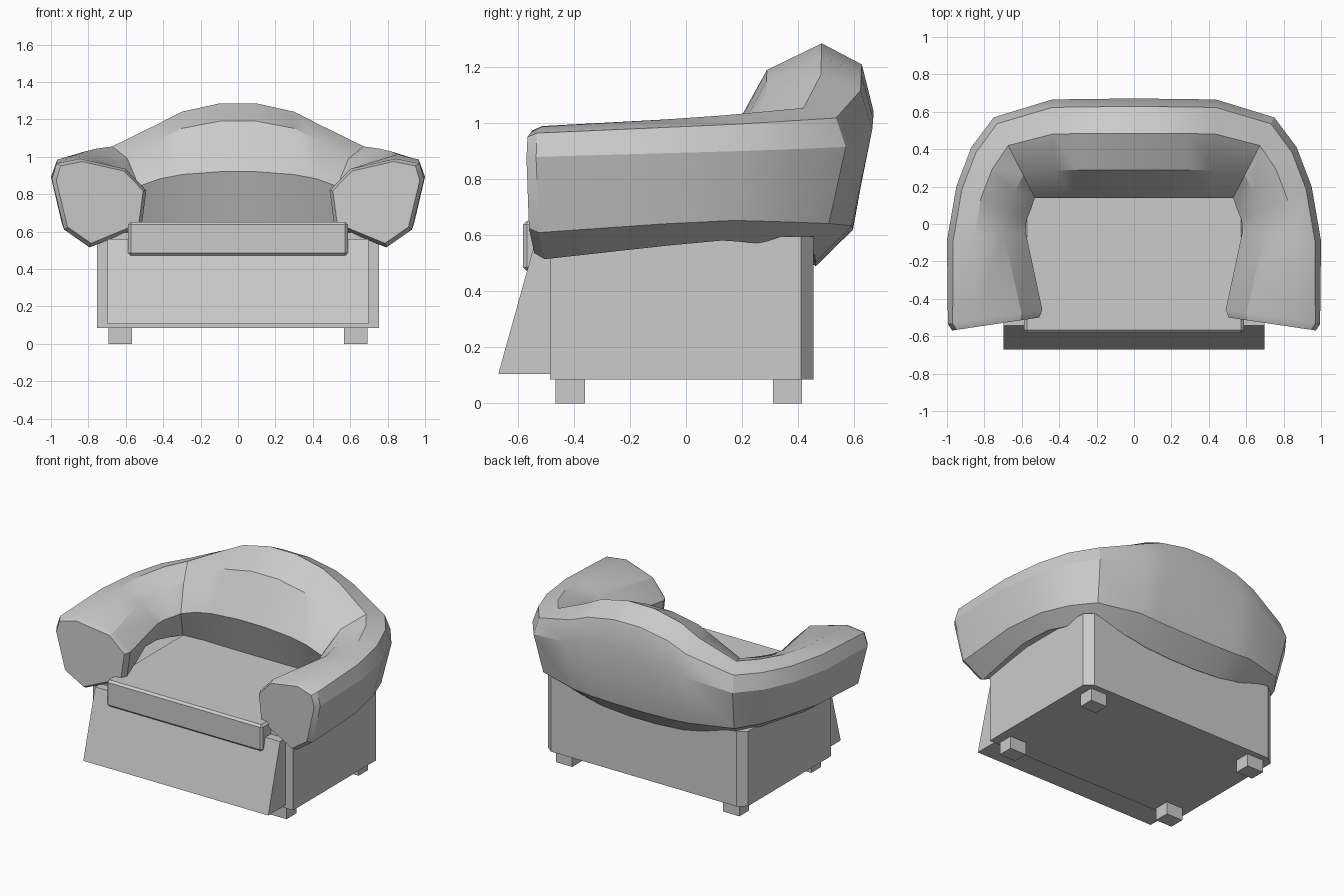
import bpy, bmesh, math
from mathutils import Vector

if "Cube" in bpy.data.objects:
    bpy.data.objects.remove(bpy.data.objects["Cube"])


def finish(name, bm):
    bmesh.ops.recalc_face_normals(bm, faces=bm.faces)
    me = bpy.data.meshes.new(name)
    bm.to_mesh(me)
    bm.free()
    ob = bpy.data.objects.new(name, me)
    bpy.context.collection.objects.link(ob)
    return ob


def loft(name, rings):
    """Skin equal-length closed rings and cap both ends."""
    bm = bmesh.new()
    vs = [[bm.verts.new(p) for p in r] for r in rings]
    n = len(vs[0])
    for a, b in zip(vs, vs[1:]):
        for i in range(n):
            j = (i + 1) % n
            bm.faces.new((a[i], a[j], b[j], b[i]))
    bm.faces.new(vs[0])
    bm.faces.new(vs[-1])
    return finish(name, bm)


def box(name, lo, hi):
    plan = [(lo[0], lo[1]), (hi[0], lo[1]), (hi[0], hi[1]), (lo[0], hi[1])]
    return loft(name, [[(x, y, z) for x, y in plan] for z in (lo[2], hi[2])])


# base with clipped back corners
plan = [(-.755, -.485), (.755, -.485), (.755, .41), (.70, .455), (-.70, .455), (-.755, .41)]
loft("base", [[(x, y, z) for x, y in plan] for z in (.085, .595)])

# sloping front skirt
side = [(-.67, .105), (-.543, .56), (-.47, .56), (-.47, .105)]
loft("front_skirt", [[(x, y, z) for y, z in side] for x in (-.697, .697)])

# feet
for sx, sn in ((-1, "left"), (1, "right")):
    for y, yn in ((-.465, "front"), (.31, "back")):
        x = sx * .63
        box(f"{yn}_{sn}_foot", (x - .062, y, 0), (x + .062, y + .104, .1))

# seat cushion
seat = box("seat", (-.587, -.582, .472), (.587, .3, .652))
bev = seat.modifiers.new("edge", 'BEVEL')
bev.width = .014
bev.segments = 1

# rolled arms and back: section as fraction across, height on arm, height at back centre
ARM_U = [0, .22, .70, .95, 1, .87, .60, .05]
BACK_U = [0, .28, .65, .92, 1, .86, .61, .20]
ARM_Z = [.82, .935, .99, .965, .88, .61, .515, .63]
BACK_Z = [.92, 1.19, 1.285, 1.21, 1.04, .62, .49, .62]
LIFT = [0, 0, 0, 0, 0, .6, 1, .5]
# stations: inner x, y, outer x, y, back-height blend, underside lift
STATIONS = [
    (.49, -.46, .995, -.535, 0, 0),
    (.58, -.04, 1.0, -.09, .08, .05),
    (.575, .02, .95, .20, .13, .07),
    (.55, .08, .87, .41, .18, .06),
    (.53, .14, .75, .57, .22, .05),
    (.42, .14, .44, .665, .62, .03),
    (.30, .14, .30, .668, .85, .01),
    (.10, .14, .10, .67, 1, 0),
]
half = []
for k, (ix, iy, ox, oy, h, lift) in enumerate(STATIONS):
    ring = []
    for i in range(8):
        u = (BACK_U if k else ARM_U)[i]
        z = ARM_Z[i] + (BACK_Z[i] - ARM_Z[i]) * h + LIFT[i] * lift
        ring.append(Vector((ix + (ox - ix) * u, iy + (oy - iy) * u, z)))
    half.append(ring)

# chamfered arm end
centre = sum(half[0], Vector()) / 8
half.insert(0, [centre + (p - centre) * .92 + Vector((-.005, -.037, 0)) for p in half[0]])
mirrored = [[Vector((-p.x, p.y, p.z)) for p in r] for r in reversed(half)]
roll = loft("arms_and_back", half + mirrored)

bpy.context.view_layer.objects.active = roll
roll.select_set(True)
bpy.ops.object.shade_smooth_by_angle(angle=math.radians(30))
